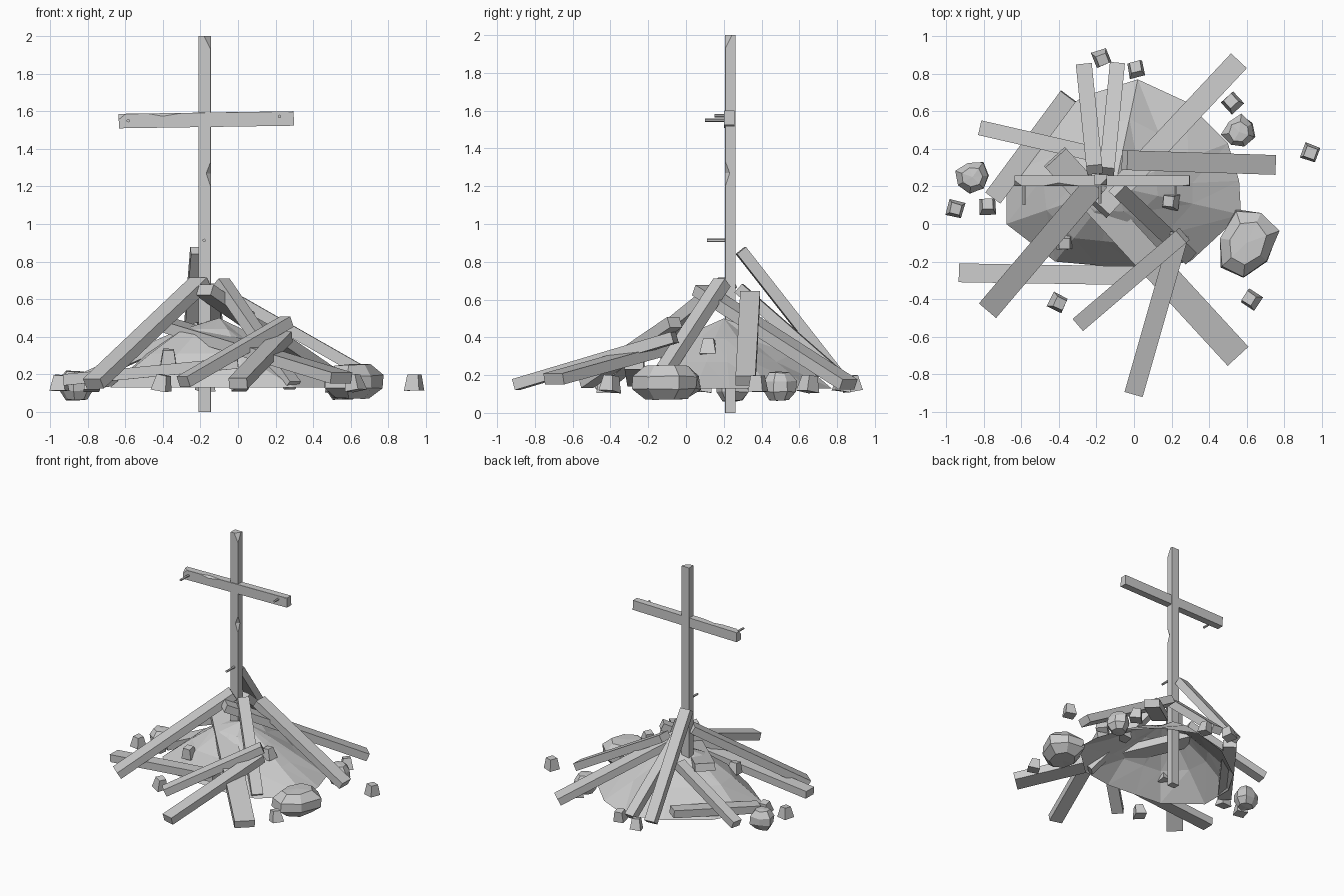
import bpy, bmesh, math, random
from mathutils import Vector, Matrix

random.seed(4)
if "Cube" in bpy.data.objects:
    bpy.data.objects.remove(bpy.data.objects["Cube"], do_unlink=True)

# One flat grey for everything
grey = bpy.data.materials.new("plain_grey")
grey.use_nodes = True
colour = (0.6, 0.6, 0.6, 1)
grey.diffuse_color = colour
grey.node_tree.nodes["Principled BSDF"].inputs["Base Color"].default_value = colour


def finish(name, bm):
    bmesh.ops.recalc_face_normals(bm, faces=bm.faces)
    mesh = bpy.data.meshes.new(name)
    bm.to_mesh(mesh)
    bm.free()
    mesh.materials.append(grey)
    obj = bpy.data.objects.new(name, mesh)
    bpy.context.collection.objects.link(obj)
    return obj


def frame(start, end, up):
    d = (Vector(end) - Vector(start)).normalized()
    side = d.cross(Vector(up)).normalized()
    return d, side, side.cross(d)


def plank(name, start, end, width, thick=0.06):
    """Flat board running between two points."""
    d, side, n = frame(start, end, (0, 0, 1))
    a, b = Vector(start), Vector(end)
    rot = Matrix((side * width, d * (b - a).length, n * thick)).transposed()
    bm = bmesh.new()
    bmesh.ops.create_cube(bm, size=1, matrix=Matrix.Translation((a + b) / 2) @ rot.to_4x4())
    return finish(name, bm)


def chipped_beam(name, start, end, width, thick, up, chips):
    """Square beam with one long corner chipped by varying amounts."""
    d, side, n = frame(start, end, up)
    a, length = Vector(start), (Vector(end) - Vector(start)).length
    w, t = width / 2, thick / 2
    bm = bmesh.new()
    rings = []
    for u, c in chips:
        c = max(c, 0.001)
        outline = [(-w, -t), (w, -t), (w, t - c), (w - c, t), (-w, t)]
        rings.append([bm.verts.new(a + d * u * length + side * p + n * q) for p, q in outline])
    for low, high in zip(rings, rings[1:]):
        for i in range(5):
            j = (i + 1) % 5
            bm.faces.new((low[i], low[j], high[j], high[i]))
    bm.faces.new(rings[0])
    bm.faces.new(rings[-1])
    return finish(name, bm)


def nail(name, x, z, front, back):
    bm = bmesh.new()
    place = Matrix.Translation((x, (front + back) / 2, z)) @ Matrix.Rotation(math.pi / 2, 4, "X")
    bmesh.ops.create_cone(bm, cap_ends=True, segments=6, radius1=0.009, radius2=0.009,
                          depth=back - front, matrix=place)
    finish(name, bm)


def boulder(name, centre, size, turn):
    """Blocky rounded rock with a few flat sides."""
    bm = bmesh.new()
    bmesh.ops.create_uvsphere(bm, u_segments=7, v_segments=5, radius=1)
    for v in bm.verts:
        v.co /= sum(c ** 4 for c in v.co) ** 0.25
        v.co *= random.uniform(0.93, 1.03)
    place = Matrix.Translation(centre) @ Matrix.Rotation(turn, 4, "Z") @ Matrix.Diagonal((*size, 1))
    bmesh.ops.transform(bm, matrix=place, verts=bm.verts)
    finish(name, bm)


def stone(name, centre):
    """Small tapered cube, slightly tipped."""
    bm = bmesh.new()
    bmesh.ops.create_cube(bm, size=0.085)
    for v in bm.verts:
        if v.co.z > 0:
            v.co.x *= 0.68
            v.co.y *= 0.68
        v.co *= random.uniform(0.92, 1.05)
    place = (Matrix.Translation(centre) @ Matrix.Rotation(random.uniform(0, 1.5), 4, "Z")
             @ Matrix.Rotation(random.uniform(-0.2, 0.2), 4, "X"))
    bmesh.ops.transform(bm, matrix=place, verts=bm.verts)
    finish(name, bm)


# Upright post and crossbar, with chipped corners
chipped_beam("post", (-0.178, 0.235, 0), (-0.178, 0.235, 2), 0.066, 0.055, (0, -1, 0),
             [(0, 0), (0.6, 0), (0.635, 0.024), (0.665, 0), (0.965, 0), (1, 0.035)])
chipped_beam("crossbar", (-0.635, 0.23, 1.548), (0.297, 0.23, 1.562), 0.055, 0.077, (0, 0, 1),
             [(0, 0.03), (0.04, 0), (0.17, 0), (0.25, 0.016), (0.36, 0), (0.96, 0), (1, 0.006)])
nail("left_nail", 0.22, 1.573, 0.15, 0.22)
nail("right_nail", -0.585, 1.55, 0.10, 0.22)
nail("post_nail", -0.18, 0.913, 0.11, 0.22)

# Hollow earth mound, open underneath, lower on its left side
rim = [(0.02, 0.77), (0.28, 0.65), (0.5, 0.43), (0.56, 0.23), (0.57, 0.05), (0.3, -0.2),
       (0.05, -0.24), (-0.2, -0.22), (-0.42, -0.2), (-0.68, 0.0), (-0.68, 0.27),
       (-0.56, 0.47), (-0.27, 0.68)]
top = Vector((-0.1, 0.2, 0.5))
bm = bmesh.new()
rings = []
for scale, z, drop in ((1, 0.13, 0), (0.66, 0.31, 0.04), (0.32, 0.44, 0.05)):
    ring = []
    for x, y in rim:
        k = scale * (1 if scale == 1 else random.uniform(0.92, 1.08))
        height = z - (drop if x > 0.1 else 0)
        ring.append(bm.verts.new((top.x + (x - top.x) * k, top.y + (y - top.y) * k, height)))
    rings.append(ring)
peak = bm.verts.new(top)
count = len(rim)
for i in range(count):
    j = (i + 1) % count
    for low, high in zip(rings, rings[1:]):
        bm.faces.new((low[i], low[j], high[j]))
        bm.faces.new((low[i], high[j], high[i]))
    bm.faces.new((rings[-1][i], rings[-1][j], peak))
finish("mound", bm)

# Fallen planks leaning on the mound: high end, low end, width
planks = {
    "back_left_plank": ((-0.18, 0.08, 0.65), (0.55, 0.86, 0.15), 0.115),
    "left_plank": ((-0.05, 0.34, 0.62), (0.74, 0.315, 0.17), 0.105),
    "back_tall_plank": ((-0.21, 0.29, 0.86), (-0.265, 0.83, 0.17), 0.085),
    "back_plank": ((-0.145, 0.28, 0.66), (-0.09, 0.84, 0.17), 0.08),
    "right_plank": ((-0.2, 0.37, 0.45), (-0.81, 0.51, 0.18), 0.08),
    "right_flat_plank": ((-0.35, 0.68, 0.22), (-0.75, 0.14, 0.16), 0.1),
    "front_right_plank": ((-0.2, 0.22, 0.69), (-0.77, -0.45, 0.15), 0.12),
    "right_low_plank": ((0.0, -0.275, 0.26), (-0.93, -0.26, 0.17), 0.1),
    "front_wide_plank": ((-0.42, 0.355, 0.475), (0.55, -0.7, 0.18), 0.15),
    "front_steep_plank": ((-0.09, 0.19, 0.69), (0.29, -0.17, 0.14), 0.085),
    "front_cross_plank": ((0.26, -0.06, 0.48), (-0.29, -0.53, 0.16), 0.085),
    "front_long_plank": ((0.24, -0.06, 0.4), (0.0, -0.9, 0.15), 0.1),
}
for name, (high, low, width) in planks.items():
    plank(name, high, low, width)

# Boulders and small stones
boulder("large_boulder", (0.6, -0.1, 0.16), (0.14, 0.18, 0.095), -0.45)
boulder("right_boulder", (-0.86, 0.25, 0.14), (0.085, 0.08, 0.08), 0.3)
boulder("back_boulder", (0.56, 0.49, 0.14), (0.083, 0.08, 0.08), 0.8)
spots = [(-0.17, 0.88), (0.01, 0.83), (0.52, 0.65), (0.94, 0.38), (0.62, -0.4),
         (-0.4, -0.42), (-0.95, 0.08), (-0.78, 0.1)]
for i, (x, y) in enumerate(spots):
    stone(f"stone_{i + 1}", (x, y, 0.155))
stone("mound_stone_right", (-0.37, -0.1, 0.29))
stone("mound_stone_left", (0.19, 0.12, 0.35))
